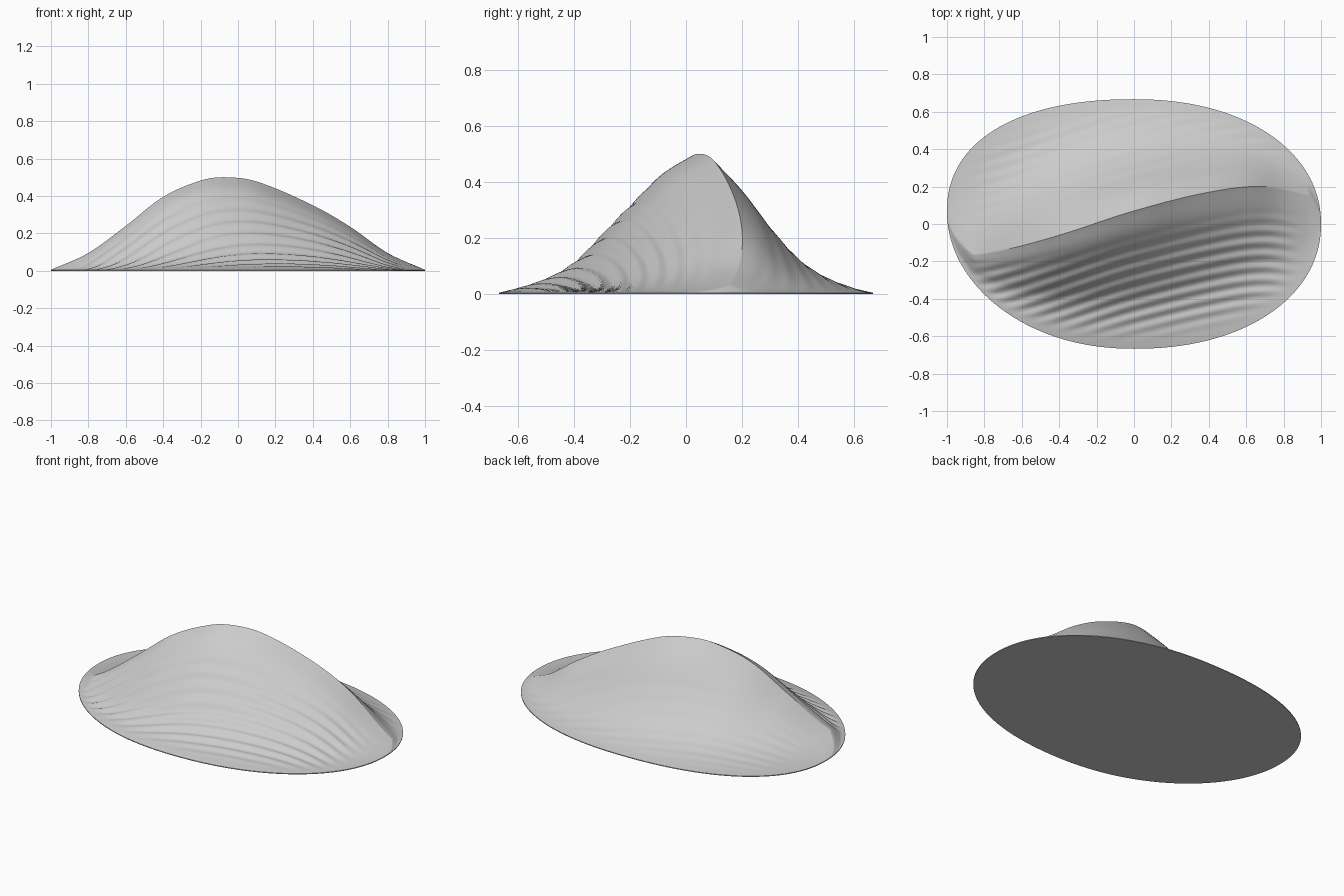
import bpy, bmesh, math

if "Cube" in bpy.data.objects:
    bpy.data.objects.remove(bpy.data.objects["Cube"])


def curve(points):
    """Smooth interpolation through (x, y) points."""
    def slope(i):
        a, b = max(i - 1, 0), min(i + 1, len(points) - 1)
        return (points[b][1] - points[a][1]) / (points[b][0] - points[a][0])

    def value(x):
        i = 0
        while i < len(points) - 2 and x > points[i + 1][0]:
            i += 1
        (x0, y0), (x1, y1) = points[i], points[i + 1]
        w = x1 - x0
        t = min(max((x - x0) / w, 0), 1)
        return (y0 * (1 + 2 * t) * (1 - t) ** 2 + slope(i) * w * t * (1 - t) ** 2
                + y1 * t * t * (3 - 2 * t) + slope(i + 1) * w * t * t * (t - 1))
    return value


def fade(a, b, x):
    t = min(max((x - a) / (b - a), 0), 1)
    return t * t * (3 - 2 * t)


# Crest line, crest height and the slope profiles from crest to rim
crest_y = curve([(-1, -.19), (-.7, -.14), (-.4, -.06), (0, .07), (.4, .17), (.7, .2), (1, .14)])
crest_z = curve([(-1, 0), (-.8, .09), (-.6, .235), (-.4, .39), (-.2, .477), (-.07, .495),
                 (.1, .472), (.4, .345), (.6, .23), (.8, .09), (1, 0)])
front_slope = curve([(0, 1), (.15, .87), (.3, .66), (.46, .43), (.61, .22), (.77, .09), (1, 0)])
back_slope = curve([(0, 1), (.18, .77), (.35, .5), (.53, .26), (.7, .12), (.88, .035), (1, 0)])
RIM = 0.005
COLS, HALF = 160, 70


def surface(x, v):
    half = 0.667 * (1 - abs(x) ** 2.15) ** (1 / 2.1)
    middle = 0.07 * max(-x, 0) ** 2
    ridge = middle + min(max(crest_y(x) - middle, -.6 * half), .6 * half)
    s = abs(v)
    y = ridge + (middle + math.copysign(half, v) - ridge) * s
    z = crest_z(x) * (front_slope(s) if v < 0 else back_slope(s))
    # Wind ripples running alongside the crest
    d = y - 1.1 * crest_y(x)
    side = 1 if v < 0 else .2
    mask = fade(.12, .4, s) * fade(.97, .75, s) * fade(.92, .7, abs(x))
    z += side * mask * .0055 * math.sin(d * 95 + 1.2 * math.sin(4 * x))
    return x, y, max(z, 0) + RIM


bm = bmesh.new()
rows = []
for i in range(COLS + 1):
    x = -math.cos(math.pi * i / COLS)
    rows.append([bm.verts.new(surface(x, j / HALF)) for j in range(-HALF, HALF + 1)])
for a, b in zip(rows, rows[1:]):
    for j in range(2 * HALF):
        bm.faces.new((a[j], b[j], b[j + 1], a[j + 1]))
bmesh.ops.remove_doubles(bm, verts=bm.verts, dist=1e-5)

# Thin rim and flat underside
edges = [e for e in bm.edges if e.is_boundary]
lower = bmesh.ops.extrude_edge_only(bm, edges=edges)["geom"]
for vert in (g for g in lower if isinstance(g, bmesh.types.BMVert)):
    vert.co.z = 0
bmesh.ops.holes_fill(bm, edges=[e for e in bm.edges if e.is_boundary], sides=0)
bmesh.ops.recalc_face_normals(bm, faces=bm.faces)

mesh = bpy.data.meshes.new("sand_dune")
bm.to_mesh(mesh)
bm.free()
dune = bpy.data.objects.new("sand_dune", mesh)
bpy.context.collection.objects.link(dune)

grey = bpy.data.materials.new("light_grey")
grey.use_nodes = True
grey.diffuse_color = (.6, .6, .6, 1)
grey.node_tree.nodes["Principled BSDF"].inputs["Base Color"].default_value = (.6, .6, .6, 1)
mesh.materials.append(grey)

bpy.context.view_layer.objects.active = dune
dune.select_set(True)
bpy.ops.object.shade_smooth_by_angle(angle=math.radians(35))
